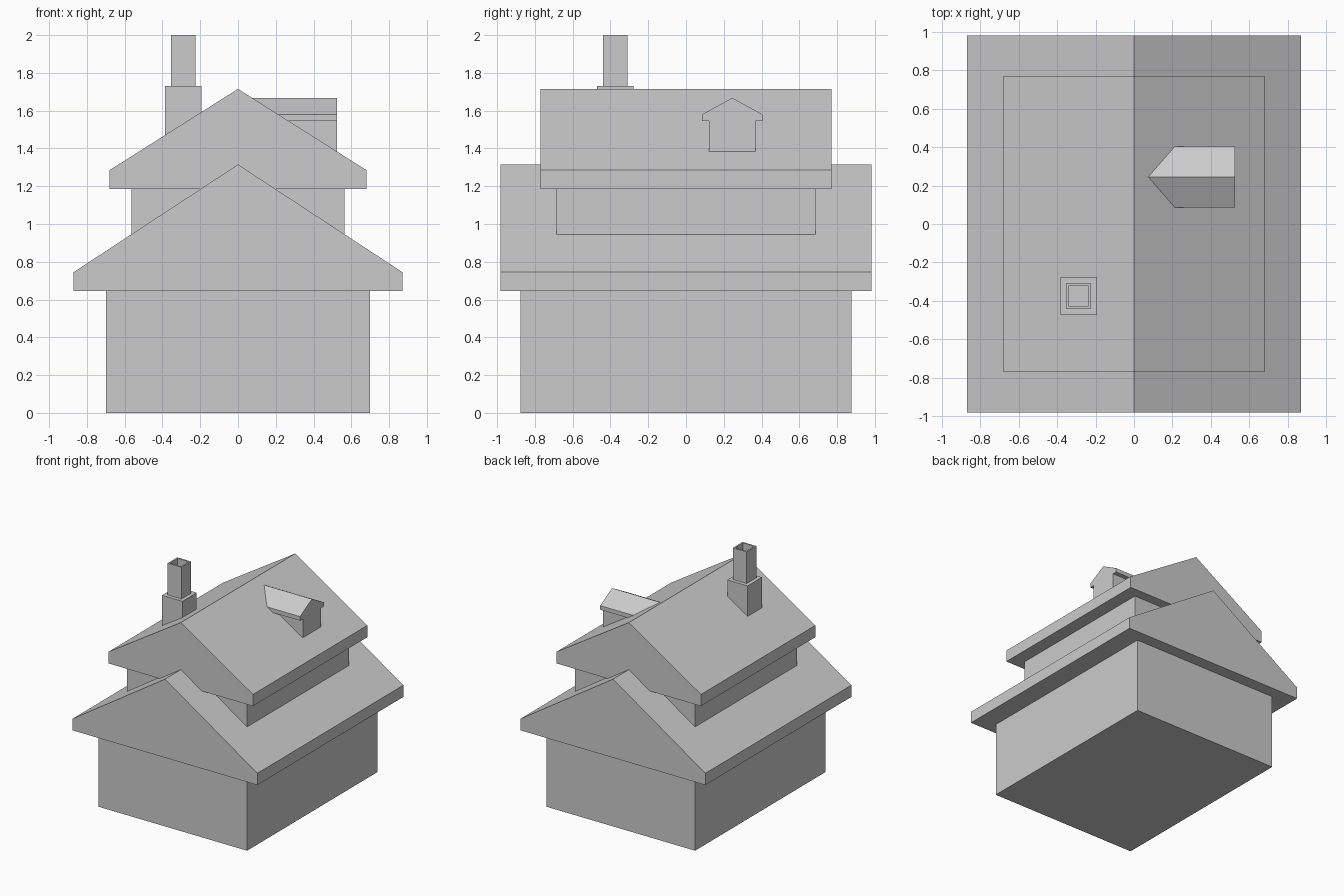
import bpy, bmesh
from mathutils import Vector

if "Cube" in bpy.data.objects:
    bpy.data.objects.remove(bpy.data.objects["Cube"])


def finish(name, bm):
    bmesh.ops.recalc_face_normals(bm, faces=bm.faces[:])
    mesh = bpy.data.meshes.new(name)
    bm.to_mesh(mesh)
    bm.free()
    obj = bpy.data.objects.new(name, mesh)
    bpy.context.collection.objects.link(obj)
    return obj


def prism(name, points, direction):
    """Extrude a closed flat profile along a direction."""
    bm = bmesh.new()
    face = bm.faces.new([bm.verts.new(p) for p in points])
    geom = bmesh.ops.extrude_face_region(bm, geom=[face], use_keep_orig=True)["geom"]
    verts = [g for g in geom if isinstance(g, bmesh.types.BMVert)]
    bmesh.ops.translate(bm, verts=verts, vec=Vector(direction))
    return finish(name, bm)


def box(name, cx, cy, hx, hy, z0, z1):
    pts = [(cx - hx, cy - hy, z0), (cx + hx, cy - hy, z0),
           (cx + hx, cy + hy, z0), (cx - hx, cy + hy, z0)]
    return prism(name, pts, (0, 0, z1 - z0))


def gable_roof(name, hx, hy, z0, z_eave, z_ridge):
    pts = [(-hx, -hy, z0), (hx, -hy, z0), (hx, -hy, z_eave),
           (0, -hy, z_ridge), (-hx, -hy, z_eave)]
    return prism(name, pts, (0, 2 * hy, 0))


# Two storeys, each with walls and a solid gable roof
box("lower_walls", 0, 0, 0.70, 0.877, 0, 0.645)
gable_roof("lower_roof", 0.87, 0.982, 0.645, 0.745, 1.315)
box("upper_walls", 0, 0, 0.565, 0.685, 0.645, 1.185)
gable_roof("upper_roof", 0.68, 0.77, 1.185, 1.285, 1.715)

# Dormer: house-shaped profile run back into the right roof slope
half = [(0.122, 1.385), (0.122, 1.545), (0.16, 1.545), (0.16, 1.58)]
outline = half + [(0, 1.668)] + [(-y, z) for y, z in reversed(half)]
prism("dormer", [(0.07, 0.245 + y, z) for y, z in outline], (0.455, 0, 0))

# Chimney base and hollow stack
CX, CY = -0.29, -0.375
box("chimney_base", CX, CY, 0.096, 0.096, 1.40, 1.73)
stack = box("chimney_stack", CX, CY, 0.065, 0.065, 1.73, 2.0)
bm = bmesh.new()
bm.from_mesh(stack.data)
top = max(bm.faces, key=lambda f: f.calc_center_median().z)
bmesh.ops.inset_region(bm, faces=[top], thickness=0.018)
flue = bmesh.ops.extrude_discrete_faces(bm, faces=[top])["faces"][0]
bmesh.ops.translate(bm, verts=flue.verts[:], vec=(0, 0, -0.1))
bm.to_mesh(stack.data)
bm.free()
